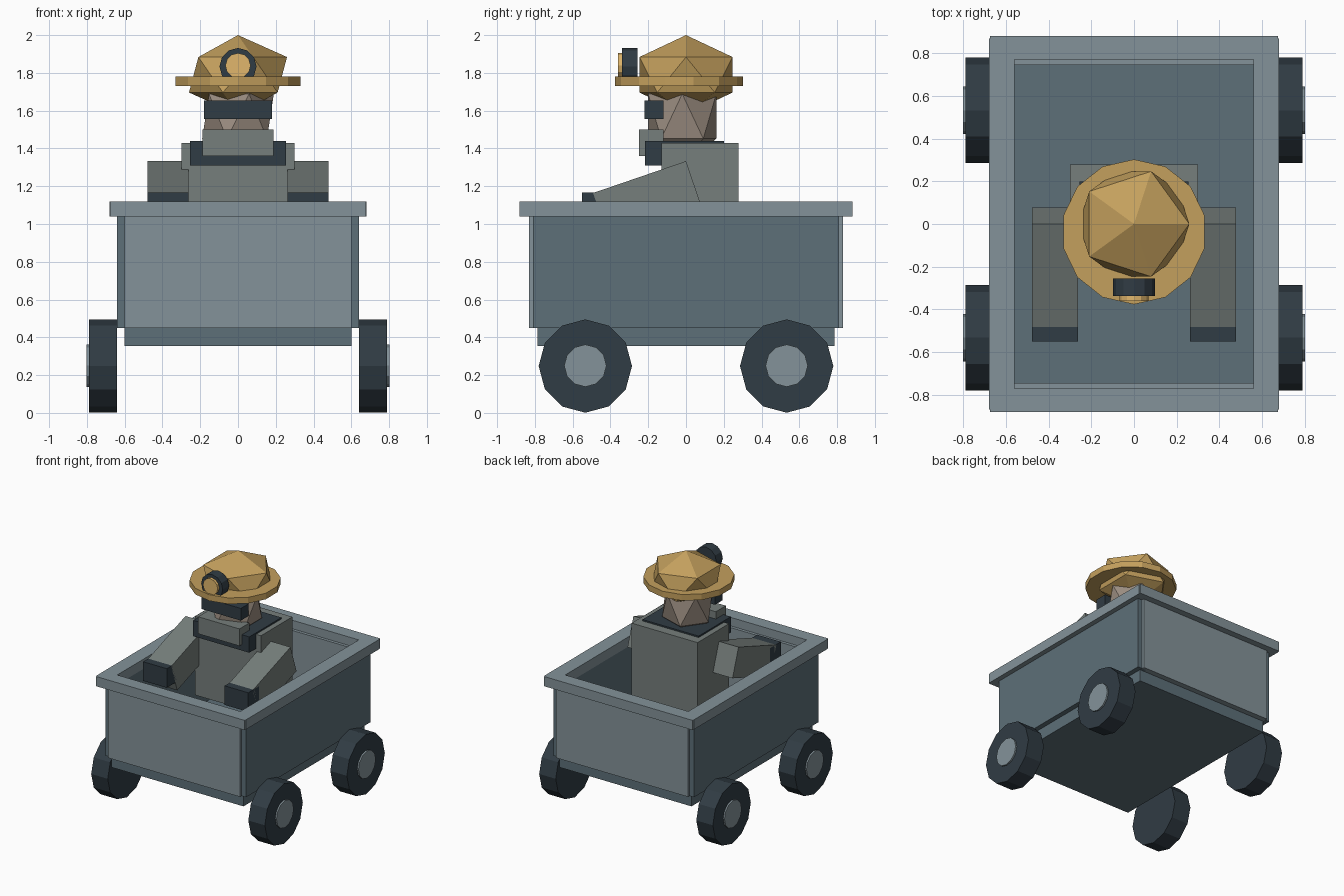
import bpy
from math import pi

if "Cube" in bpy.data.objects:
    bpy.data.objects.remove(bpy.data.objects["Cube"])


def material(name, r, g, b):
    m = bpy.data.materials.new(name)
    m.diffuse_color = (r, g, b, 1)
    m.use_nodes = True
    m.node_tree.nodes["Principled BSDF"].inputs["Base Color"].default_value = m.diffuse_color
    return m


STEEL = material("pale_steel", 0.23, 0.29, 0.32)
BLUE = material("blue_steel", 0.11, 0.16, 0.19)
DARK = material("dark_rubber", 0.03, 0.045, 0.058)
CLOTH = material("cloth", 0.18, 0.21, 0.20)
SKIN = material("skin", 0.33, 0.27, 0.22)
GOLD = material("gold", 0.55, 0.35, 0.11)
LENS = material("lens_glow", 0.75, 0.47, 0.15)


def finish(name, mat):
    ob = bpy.context.object
    ob.name = name
    ob.data.materials.append(mat)
    return ob


def box(name, mat, x, y, z):
    """Box from (min, max) ranges on each axis."""
    spans = (x, y, z)
    bpy.ops.mesh.primitive_cube_add(size=1, location=[(a + b) / 2 for a, b in spans])
    ob = finish(name, mat)
    ob.scale = [b - a for a, b in spans]
    return ob


def disc(name, mat, sides, radius, depth, loc, rot=(0, 0, 0)):
    bpy.ops.mesh.primitive_cylinder_add(vertices=sides, radius=radius, depth=depth,
                                        location=loc, rotation=rot)
    return finish(name, mat)


def gem(name, mat, loc, scale):
    bpy.ops.mesh.primitive_ico_sphere_add(subdivisions=1, radius=1, location=loc)
    ob = finish(name, mat)
    ob.scale = scale
    return ob


def span(s, a, b):
    """Range a..b, mirrored to the negative side when s is -1."""
    return tuple(sorted((s * a, s * b)))


# Cart: chassis, walls and rim
box("chassis", BLUE, (-0.60, 0.60), (-0.785, 0.785), (0.355, 0.46))
for s in (-1, 1):
    box("side_wall", BLUE, span(s, 0.56, 0.64), (-0.81, 0.81), (0.45, 1.05))
    box("end_wall", STEEL, (-0.60, 0.60), span(s, 0.745, 0.83), (0.45, 1.05))
    box("side_rim", STEEL, span(s, 0.56, 0.68), (-0.87, 0.87), (1.04, 1.12))
    box("end_rim", STEEL, (-0.675, 0.675), span(s, 0.77, 0.882), (1.04, 1.12))

# Wheels with hub caps
for sx in (-1, 1):
    for y in (-0.533, 0.533):
        disc("wheel", DARK, 12, 0.247, 0.15, (sx * 0.715, y, 0.248), (0, pi / 2, 0))
        disc("hub", STEEL, 12, 0.112, 0.08, (sx * 0.762, y, 0.25), (0, pi / 2, 0))

# Rider: torso, collar, arms and gloves
box("torso", CLOTH, (-0.30, 0.30), (-0.13, 0.278), (0.78, 1.428))
box("collar", DARK, (-0.255, 0.255), (-0.218, 0.20), (1.31, 1.44))
for s in (-1, 1):
    arm = box("arm", CLOTH, span(s, 0.263, 0.478), (-0.467, 0.053), (1.015, 1.255))
    arm.rotation_euler.x = 0.33
    box("glove", DARK, span(s, 0.263, 0.478), (-0.55, -0.41), (1.01, 1.167))

# Head, face cover and goggles
gem("head", SKIN, (0, -0.02, 1.57), (0.212, 0.212, 0.265))
box("face_cover", CLOTH, (-0.188, 0.188), (-0.25, -0.12), (1.36, 1.50))
box("goggles", DARK, (-0.18, 0.18), (-0.22, -0.12), (1.555, 1.655))

# Helmet with brim and lamp
gem("helmet", GOLD, (0, 0, 1.79), (0.29, 0.29, 0.21))
disc("helmet_brim", GOLD, 14, 0.34, 0.05, (0, -0.037, 1.755))
disc("lamp_housing", DARK, 12, 0.098, 0.083, (0, -0.297, 1.834), (pi / 2, 0, 0))
disc("lamp_lens", LENS, 12, 0.067, 0.06, (0, -0.33, 1.838), (pi / 2, 0, 0))
